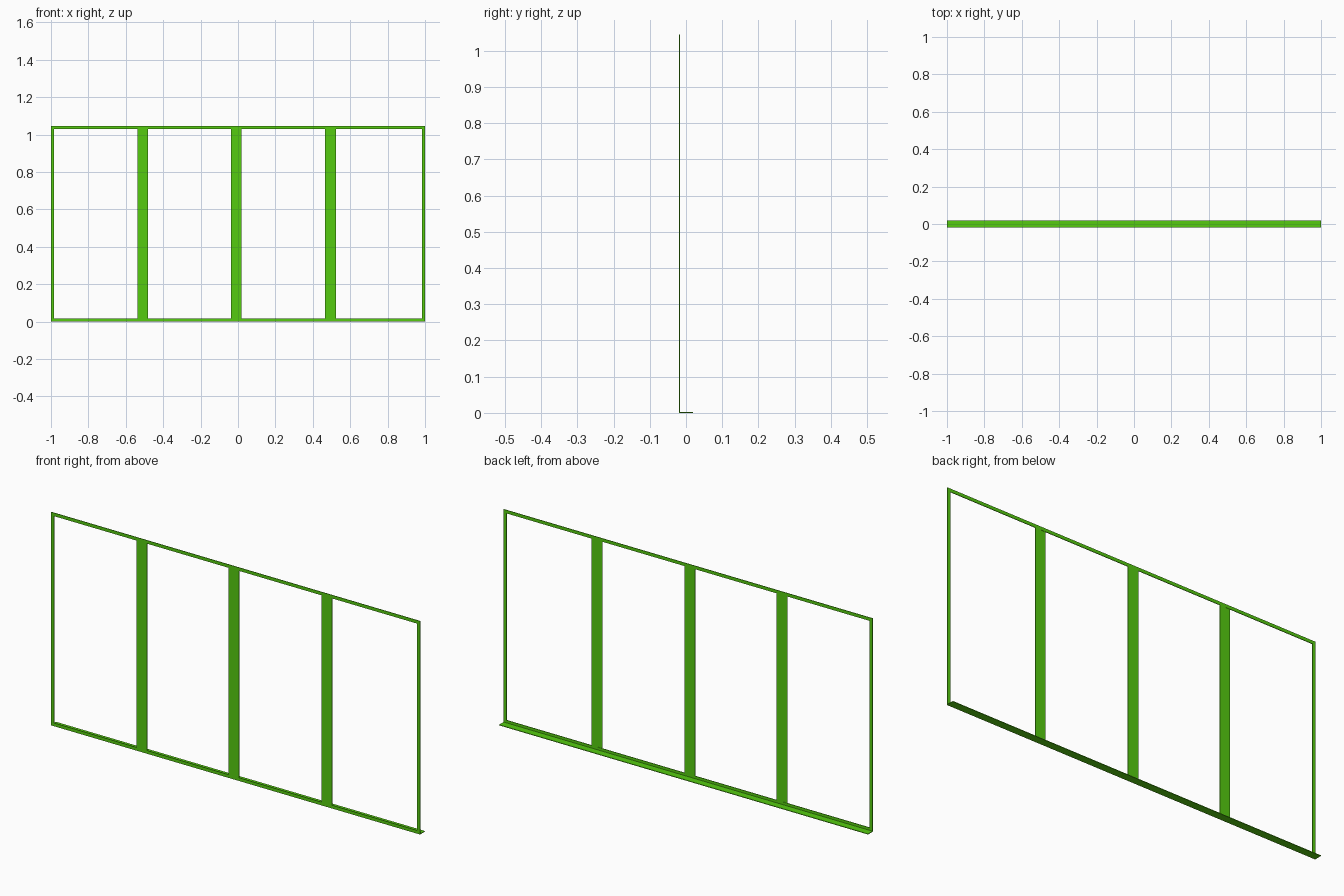
import bpy

if "Cube" in bpy.data.objects:
    bpy.data.objects.remove(bpy.data.objects["Cube"])

H = 1.045      # overall height
W = 0.016      # frame strip width
T = 0.003      # sheet thickness
Y0, Y1 = -0.019, 0.019

mat = bpy.data.materials.new("green_paint")
mat.diffuse_color = (0.09, 0.6, 0.005, 1)
mat.use_nodes = True
mat.node_tree.nodes["Principled BSDF"].inputs["Base Color"].default_value = mat.diffuse_color


def box(name, x, y, z):
    """Box spanning the given (min, max) ranges."""
    bpy.ops.mesh.primitive_cube_add(size=1, location=[sum(r) / 2 for r in (x, y, z)])
    ob = bpy.context.object
    ob.name = name
    ob.scale = [r[1] - r[0] for r in (x, y, z)]
    bpy.ops.object.transform_apply(location=False, rotation=False, scale=True)
    ob.data.materials.append(mat)
    return ob


sheet = (Y0, Y0 + T)

# Top and bottom rails
box("top_rail", (-1, 1), sheet, (H - W, H))
box("bottom_rail", (-1, 1), sheet, (0, W))

# Floor flange folded back from the bottom rail
box("floor_flange", (-1, 1), (Y0 + T, Y1), (0, T))

# End stiles
inner = (W, H - W)
box("left_stile", (-1, -1 + W), sheet, inner)
box("right_stile", (1 - W, 1), sheet, inner)

# Central upright
box("middle_upright", (-0.038, 0.019), sheet, inner)

# Side uprights: thin strip with a slightly thicker lap on one half
for name, x0 in (("left_upright", -0.537), ("right_upright", 0.466)):
    box(name + "_strip", (x0, x0 + 0.023), (Y0, Y0 + T / 2), inner)
    box(name + "_lap", (x0 + 0.023, x0 + 0.057), sheet, inner)
